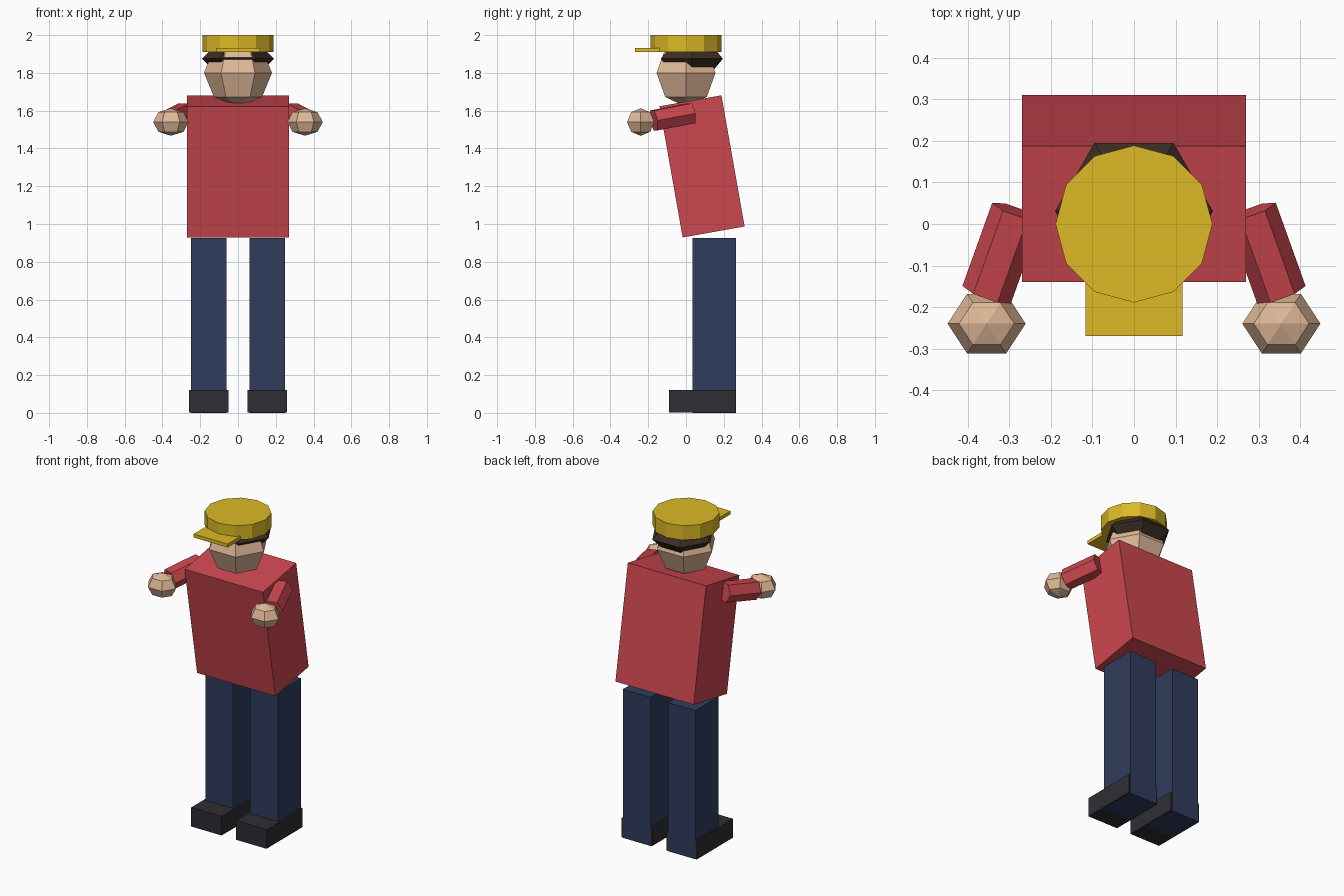
import bpy, bmesh
from math import sin, cos, pi, radians
from mathutils import Matrix, Vector

if "Cube" in bpy.data.objects:
    bpy.data.objects.remove(bpy.data.objects["Cube"], do_unlink=True)


def material(name, rgb):
    m = bpy.data.materials.new(name)
    m.use_nodes = True
    m.diffuse_color = (*rgb, 1)
    m.node_tree.nodes["Principled BSDF"].inputs["Base Color"].default_value = (*rgb, 1)
    return m


RED = material("red_cloth", (0.60, 0.063, 0.078))
NAVY = material("navy_cloth", (0.028, 0.045, 0.107))
BLACK = material("dark_leather", (0.027, 0.027, 0.034))
SKIN = material("skin", (0.74, 0.48, 0.31))
HAIR = material("brown_hair", (0.045, 0.026, 0.017))
YELLOW = material("yellow_cloth", (0.72, 0.49, 0.018))


def finish(name, bm, mat, matrix):
    bmesh.ops.recalc_face_normals(bm, faces=bm.faces)
    mesh = bpy.data.meshes.new(name)
    bm.to_mesh(mesh)
    bm.free()
    mesh.materials.append(mat)
    ob = bpy.data.objects.new(name, mesh)
    ob.matrix_world = matrix
    bpy.context.collection.objects.link(ob)
    return ob


def box(name, mat, centre, size, tilt=0):
    bm = bmesh.new()
    bmesh.ops.create_cube(bm, size=1)
    bmesh.ops.scale(bm, vec=size, verts=bm.verts)
    turn = Matrix.Rotation(radians(tilt), 4, "X")
    return finish(name, bm, mat, Matrix.Translation(centre) @ turn)


def lathe(name, mat, profile, sides, matrix):
    """Faceted solid from (radius, height) points, first corner on +x."""
    bm = bmesh.new()
    rings = [[bm.verts.new((r * cos(2 * pi * i / sides), r * sin(2 * pi * i / sides), z))
              for i in range(sides)] for r, z in profile]
    for a, b in zip(rings, rings[1:]):
        for i in range(sides):
            j = (i + 1) % sides
            bm.faces.new((a[i], a[j], b[j], b[i]))
    if profile[0][0] > 1e-4:
        bm.faces.new(rings[0])
        bm.faces.new(rings[-1])
    bmesh.ops.remove_doubles(bm, verts=bm.verts, dist=1e-5)
    return finish(name, bm, mat, matrix)


def ball(name, mat, centre, radii):
    """Coarse six-sided ball with five levels."""
    profile = [(sin(k * pi / 4), -cos(k * pi / 4)) for k in range(5)]
    ob = lathe(name, mat, profile, 6, Matrix.Identity(4))
    ob.data.transform(Matrix.Diagonal((*radii, 1)))
    ob.location = centre
    return ob


# Torso, leaning forward
box("torso", RED, (0, 0.085, 1.305), (0.54, 0.333, 0.705), 10)

# Paired limbs
for side, s in (("left", 1), ("right", -1)):
    box(side + "_leg", NAVY, (s * 0.155, 0.15, 0.4635), (0.19, 0.23, 0.927))
    box(side + "_shoe", BLACK, (s * 0.155, 0.087, 0.0605), (0.21, 0.354, 0.119))
    turn = Matrix.Rotation(radians(s * 19.7), 4, "Z") @ Matrix.Rotation(radians(100), 4, "X")
    place = Matrix.Translation(Vector((s * 0.319, -0.07, 1.567))) @ turn
    lathe(side + "_arm", RED, [(0.062, -0.108), (0.062, 0.108)], 6, place)
    ball(side + "_hand", SKIN, (s * 0.355, -0.24, 1.54), (0.094, 0.083, 0.073))

# Head and hair
ball("head", SKIN, (0, 0, 1.80), (0.18, 0.18, 0.18))
ball("hair", HAIR, (0, 0.031, 1.875), (0.19, 0.19, 0.082))

# Cap
lathe("cap_crown", YELLOW, [(0.189, 1.91), (0.189, 2.0)], 12, Matrix.Identity(4))
box("cap_brim", YELLOW, (0, -0.18, 1.922), (0.234, 0.18, 0.022))
